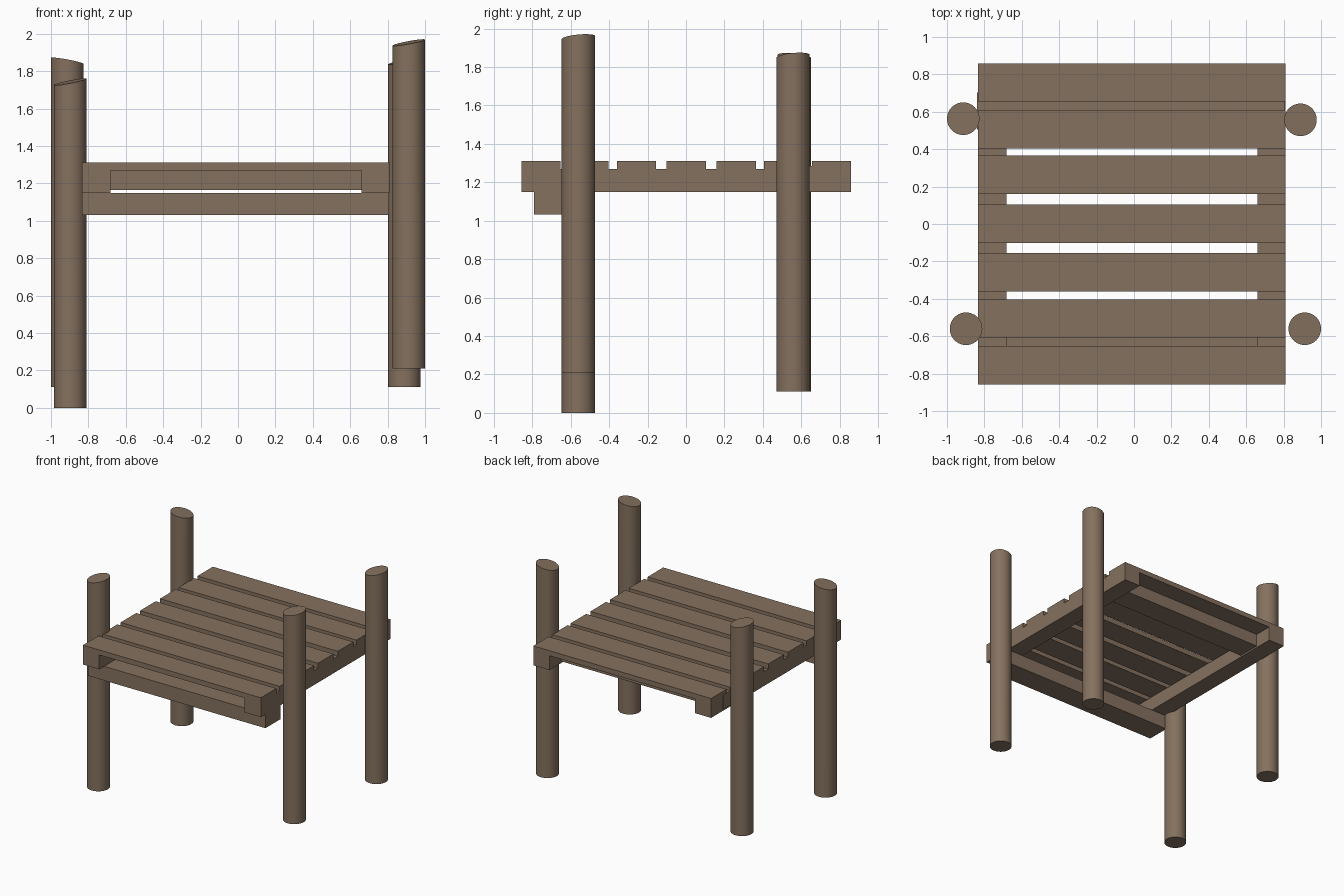
import bpy, bmesh, math

if "Cube" in bpy.data.objects:
    bpy.data.objects.remove(bpy.data.objects["Cube"])

wood = bpy.data.materials.new("weathered brown wood")
wood.diffuse_color = (0.235, 0.166, 0.114, 1.0)
wood.use_nodes = True
wood.node_tree.nodes["Principled BSDF"].inputs["Base Color"].default_value = wood.diffuse_color


def finish(bm, name):
    bmesh.ops.recalc_face_normals(bm, faces=bm.faces[:])
    mesh = bpy.data.meshes.new(name)
    bm.to_mesh(mesh)
    bm.free()
    mesh.materials.append(wood)
    obj = bpy.data.objects.new(name, mesh)
    bpy.context.collection.objects.link(obj)
    return obj


def box(name, x, y, z):
    """Box from (min, max) pairs on each axis."""
    bm = bmesh.new()
    bmesh.ops.create_cube(bm, size=1.0)
    for v in bm.verts:
        for i, (lo, hi) in enumerate((x, y, z)):
            v.co[i] = lo + (v.co[i] + 0.5) * (hi - lo)
    return finish(bm, name)


def post(name, x, y, base, tilt, radius=0.087, height=1.743, sides=40):
    """Round post with a slanted top; tilt is the rise at the +x and +y rim."""
    bm = bmesh.new()
    bmesh.ops.create_cone(bm, cap_ends=True, segments=sides, radius1=radius,
                          radius2=radius, depth=height)
    for v in bm.verts:
        if v.co.z > 0:
            v.co.z += (v.co.x * tilt[0] + v.co.y * tilt[1]) / radius
        v.co.x += x
        v.co.y += y
        v.co.z += base + height / 2
    obj = finish(bm, name)
    bpy.ops.object.select_all(action='DESELECT')
    obj.select_set(True)
    bpy.context.view_layer.objects.active = obj
    bpy.ops.object.shade_smooth_by_angle(angle=math.radians(35))


# four upright posts driven to different depths
post("front_left_post", -0.898, -0.56, 0.0, (0.017, 0.008))
post("front_right_post", 0.913, -0.56, 0.21, (0.016, 0.008))
post("back_left_post", -0.913, 0.563, 0.112, (-0.016, -0.008))
post("back_right_post", 0.89, 0.557, 0.112, (0.018, 0.008))

LEFT, RIGHT = -0.833, 0.811

# deck planks
planks = [(-0.857, -0.652), (-0.608, -0.403), (-0.36, -0.155), (-0.102, 0.103),
          (0.16, 0.365), (0.405, 0.61), (0.655, 0.858)]
for i, span in enumerate(planks):
    box(f"deck_plank_{i + 1}", (LEFT, RIGHT), span, (1.27, 1.312))

# side rails under the planks
box("left_rail", (LEFT, LEFT + 0.15), (-0.857, 0.858), (1.15, 1.27))
box("right_rail", (RIGHT - 0.15, RIGHT), (-0.857, 0.858), (1.15, 1.27))

# cross beams: the front one hangs below the rails, the back one is let into them
box("front_beam", (LEFT, RIGHT - 0.003), (-0.792, -0.592), (1.032, 1.15))
box("back_beam", (LEFT - 0.006, RIGHT - 0.004), (0.505, 0.703), (1.164, 1.284))
